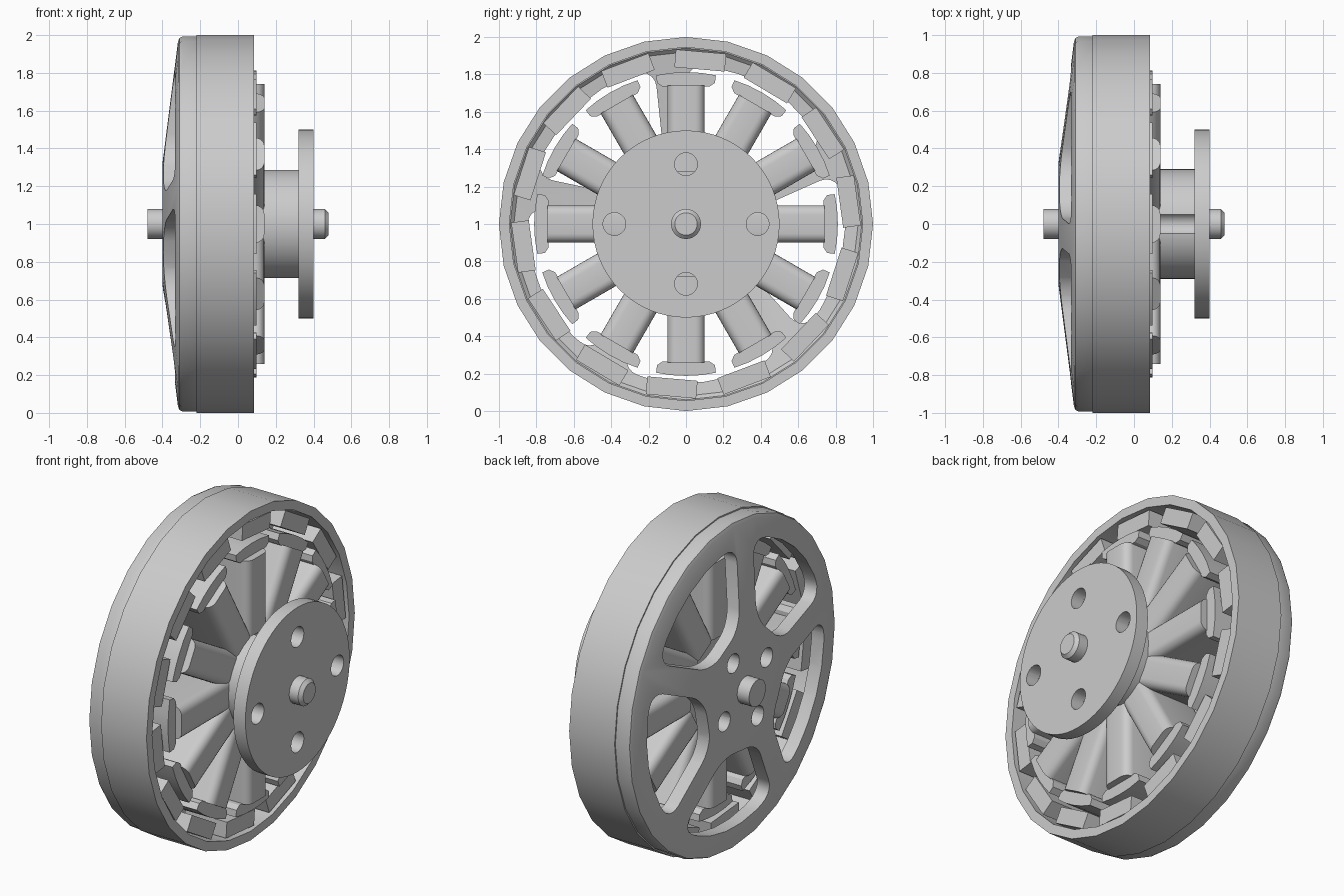
import bpy, bmesh
from math import sin, cos, tan, pi, radians, asin
from mathutils import Matrix, Vector

if "Cube" in bpy.data.objects:
    bpy.data.objects.remove(bpy.data.objects["Cube"])

grey = bpy.data.materials.new("plain grey")
grey.use_nodes = True
grey.diffuse_color = (0.6, 0.6, 0.6, 1)
grey.node_tree.nodes["Principled BSDF"].inputs["Base Color"].default_value = grey.diffuse_color

LIFT = Matrix.Translation((0, 0, 1))


def finish(bm, name):
    """Turn a mesh built around the x axis into a smooth-shaded object."""
    bmesh.ops.recalc_face_normals(bm, faces=bm.faces)
    bm.transform(LIFT)
    mesh = bpy.data.meshes.new(name)
    bm.to_mesh(mesh)
    bm.free()
    mesh.materials.append(grey)
    ob = bpy.data.objects.new(name, mesh)
    bpy.context.collection.objects.link(ob)
    select(ob)
    bpy.ops.object.shade_smooth_by_angle(angle=radians(30))
    return ob


def select(ob):
    bpy.ops.object.select_all(action='DESELECT')
    ob.select_set(True)
    bpy.context.view_layer.objects.active = ob


def lathe(name, profile, sides, closed=False):
    """Revolve (x, radius) points about the x axis."""
    bm = bmesh.new()
    pts = profile + profile[:1] if closed else profile
    rings = [[bm.verts.new((x, r * cos(2 * pi * k / sides), r * sin(2 * pi * k / sides)))
              for k in range(sides)] for x, r in profile]
    if closed:
        rings.append(rings[0])
    for a, b in zip(rings, rings[1:]):
        for k in range(sides):
            n = (k + 1) % sides
            bm.faces.new((a[k], a[n], b[n], b[k]))
    if not closed:
        bm.faces.new(rings[0])
        bm.faces.new(rings[-1])
    return finish(bm, name)


def prism(bm, outline, x0, x1, angle=0, bevel=0):
    """Extrude a (y, z) outline along x, round its corners, turn it about x."""
    part = bmesh.new()
    face = part.faces.new([part.verts.new((x0, y, z)) for y, z in outline])
    out = bmesh.ops.extrude_face_region(part, geom=[face])
    new = [v for v in out["geom"] if isinstance(v, bmesh.types.BMVert)]
    bmesh.ops.translate(part, verts=new, vec=(x1 - x0, 0, 0))
    bmesh.ops.recalc_face_normals(part, faces=part.faces)
    if bevel:
        edges = [e for e in part.edges
                 if abs(e.verts[0].co.x - e.verts[1].co.x) > 0.01
                 and e.calc_face_angle(0) > radians(35)]
        bmesh.ops.bevel(part, geom=edges, offset=bevel, segments=5,
                        profile=0.5, affect='EDGES')
    part.transform(Matrix.Rotation(angle, 4, 'X'))
    append(bm, part)


def append(bm, part):
    temp = bpy.data.meshes.new("temp")
    part.to_mesh(temp)
    part.free()
    bm.from_mesh(temp)
    bpy.data.meshes.remove(temp)


def circle(y, z, r, sides=24):
    return [(y + r * cos(2 * pi * k / sides), z + r * sin(2 * pi * k / sides))
            for k in range(sides)]


def cut(ob, bm):
    """Subtract the cutter mesh and discard it."""
    cutter = finish(bm, "cutter")
    cutter.hide_render = True
    mod = ob.modifiers.new("cut", 'BOOLEAN')
    mod.operation, mod.solver, mod.object = 'DIFFERENCE', 'EXACT', cutter
    select(ob)
    bpy.ops.object.modifier_apply(modifier=mod.name)
    bpy.data.objects.remove(cutter)
    select(ob)
    bpy.ops.object.shade_smooth_by_angle(angle=radians(30))


# Rotor ring
lathe("rotor_ring", [(-0.22, 1), (0.085, 1), (0.085, 0.945), (-0.22, 0.945)], 28, closed=True)

# Domed end cap with five rounded windows and four screw holes
cap = lathe("end_cap", [(-0.4, 0.02), (-0.4, 0.32), (-0.318, 0.965), (-0.31, 0.985),
                        (-0.295, 0.992), (-0.22, 0.992), (-0.22, 0.94), (-0.24, 0.92),
                        (-0.32, 0.32), (-0.32, 0.02)], 28)
SPOKE, INNER, OUTER = 0.08, 0.36, 0.85
half = INNER * tan(pi / 5) - SPOKE / cos(pi / 5)
spread = pi / 5 - asin(SPOKE / OUTER)
arc = [spread * (k / 3 - 1) for k in range(7)]
window = [(half, INNER), (-half, INNER)] + [(OUTER * sin(a), OUTER * cos(a)) for a in arc]
cutters = bmesh.new()
for k in range(5):
    prism(cutters, window, -0.5, -0.1, radians(-30 + 72 * k), bevel=0.1)
for k in range(4):
    prism(cutters, circle(0, 0.235, 0.058), -0.5, -0.1, radians(-30 + 90 * k))
cut(cap, cutters)

# Magnets lining the ring
bm = bmesh.new()
for k in range(14):
    prism(bm, [(-0.135, 0.83), (0.135, 0.83), (0.135, 0.925), (-0.135, 0.925)],
          -0.21, 0.07, radians(-5) + 2 * pi * k / 14)
finish(bm, "magnets")

# Stator: twelve wound teeth with wide heads
winding = [(-0.1, 0.25), (0.1, 0.25), (0.1, -0.12), (-0.1, -0.12)]
head = [(-0.125, 0.735), (0.125, 0.735), (0.155, 0.755), (0.16, 0.795),
        (0.08, 0.808), (0, 0.812), (-0.08, 0.808), (-0.16, 0.795), (-0.155, 0.755)]
coils, heads = bmesh.new(), bmesh.new()
for k in range(12):
    turn = Matrix.Rotation(2 * pi * k / 12, 4, 'X')
    prism(heads, head, -0.2, 0.098, 2 * pi * k / 12)
    # Coil is extruded along x, then stood up along its tooth
    coil = bmesh.new()
    prism(coil, [(-0.1, -0.185), (0.1, -0.185), (0.1, 0.185), (-0.1, 0.185)],
          0.28, 0.74, bevel=0.05)
    coil.transform(turn @ Matrix.Translation((-0.045, 0, 0)) @ Matrix.Rotation(-pi / 2, 4, 'Y'))
    append(coils, coil)
finish(coils, "coils")
finish(heads, "tooth_heads")
lathe("stator_core", [(-0.2, 0.02), (-0.2, 0.36), (0.1, 0.36), (0.1, 0.02)], 48)

# Mounting hub and flange with four screw holes
flange = lathe("mounting_flange", [(0.05, 0.02), (0.05, 0.29), (0.32, 0.29), (0.32, 0.5),
                                   (0.4, 0.5), (0.4, 0.02)], 64)
cutters = bmesh.new()
for y, z in [(0.383, 0), (-0.383, 0), (0, 0.32), (0, -0.32)]:
    prism(cutters, circle(y, z, 0.061), 0.12, 0.5)
cut(flange, cutters)

# Shaft with a chamfered tip
lathe("shaft", [(-0.48, 0.08), (0.46, 0.08), (0.48, 0.06)], 32)
